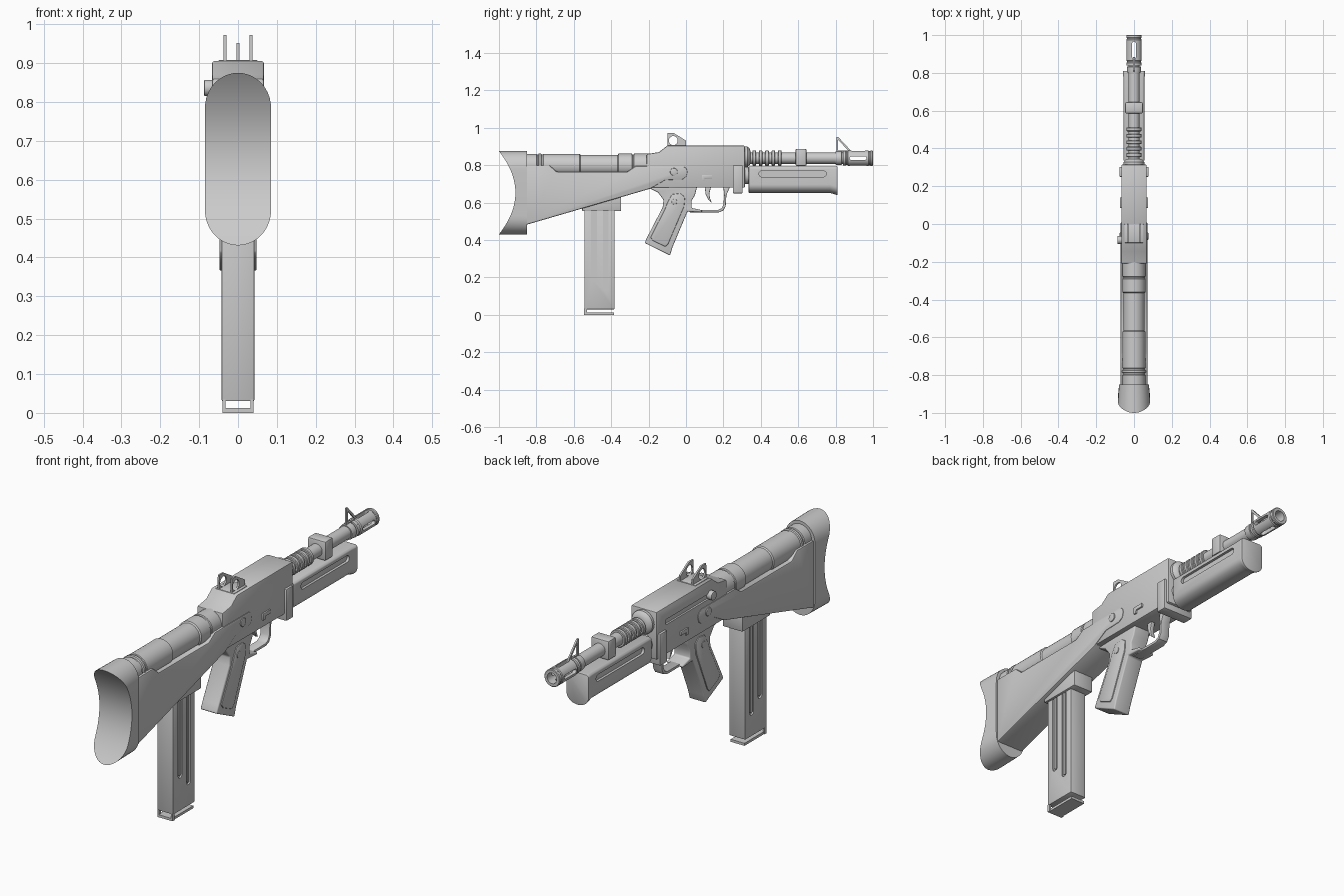
import bpy, bmesh, math
from math import sin, cos, pi

if "Cube" in bpy.data.objects:
    bpy.data.objects.remove(bpy.data.objects["Cube"])

cutters = []

def loft(name, rings, bevel=0.0, seg=2, closed=False):
    """Skin a list of equal-length point rings; cap the ends unless closed."""
    bm = bmesh.new()
    vs = [[bm.verts.new(p) for p in r] for r in rings]
    n, m = len(vs[0]), len(vs)
    for i in range(m if closed else m - 1):
        a, b = vs[i], vs[(i + 1) % m]
        for j in range(n):
            k = (j + 1) % n
            bm.faces.new((a[j], a[k], b[k], b[j]))
    if not closed:
        bm.faces.new(vs[0])
        bm.faces.new(vs[-1])
    bmesh.ops.recalc_face_normals(bm, faces=bm.faces)
    me = bpy.data.meshes.new(name)
    bm.to_mesh(me)
    bm.free()
    ob = bpy.data.objects.new(name, me)
    bpy.context.collection.objects.link(ob)
    if bevel:
        b = ob.modifiers.new("bevel", 'BEVEL')
        b.width, b.segments, b.limit_method = bevel, seg, 'ANGLE'
        b.angle_limit = math.radians(40)
    return ob

def plate(name, pts, x0, x1, bevel=0.0, seg=2):
    """Side profile (y, z) extruded across x."""
    return loft(name, [[(x, y, z) for y, z in pts] for x in (x0, x1)], bevel, seg)

def box(name, x0, x1, y0, y1, z0, z1, bevel=0.0):
    return plate(name, [(y0, z0), (y1, z0), (y1, z1), (y0, z1)], x0, x1, bevel)

def disc(y, z, r, n=24):
    return [(y + r * cos(2 * pi * i / n), z + r * sin(2 * pi * i / n)) for i in range(n)]

def pill(y0, y1, z0, z1, n=8):
    """Rounded slot outline in (y, z)."""
    r = min(y1 - y0, z1 - z0) / 2
    pts = []
    for q, (cy, cz) in enumerate([(y1 - r, z1 - r), (y0 + r, z1 - r), (y0 + r, z0 + r), (y1 - r, z0 + r)]):
        for i in range(n):
            a = q * pi / 2 + (i + .5) * pi / 2 / n
            pts.append((cy + r * cos(a), cz + r * sin(a)))
    return pts

def lathe(name, prof, z, n=32, closed=False):
    """(y, radius) profile turned around a lengthwise axis at height z."""
    return loft(name, [[(r * cos(2 * pi * i / n), y, z + r * sin(2 * pi * i / n)) for i in range(n)]
                       for y, r in prof], closed=closed)

def cut(ob, *tools):
    for t in tools:
        t.hide_render = True
        cutters.append(t)
        m = ob.modifiers.new("cut", 'BOOLEAN')
        m.operation, m.object, m.solver = 'DIFFERENCE', t, 'EXACT'

def both(name, pts, x0, x1, bevel=0.0):
    """Same plate on the right and left sides."""
    return [plate(name + "_right", pts, x0, x1, bevel), plate(name + "_left", pts, -x1, -x0, bevel)]

# Butt pad: stadium section with a concave rear face
rows = []
N = 32
for i in range(N + 1):
    t = -cos(pi * i / N)
    z = .653 + .222 * t
    d = max(0, abs(z - .653) - .132)
    w = .085 * math.sqrt(max(0.0004, 1 - (d / .09) ** 2))
    rows.append([(-w, -.912 - .088 * t * t, z), (w, -.912 - .088 * t * t, z),
                 (w * .93, -.85, z), (-w * .93, -.85, z)])
loft("butt_pad", rows)

# Stock, with side arms reaching onto the receiver
plate("stock", [(-.86, .48), (-.86, .80), (-.73, .80), (-.69, .765), (-.315, .765), (-.27, .795),
                (-.015, .795), (.002, .785), (.01, .765), (.002, .737), (-.02, .723), (-.11, .72),
                (-.19, .675)], -.071, .071, .007)

# Tube along the stock top
lathe("stock_tube", [(-.86, .061), (-.80, .061), (-.797, .057), (-.79, .057), (-.787, .063), (-.775, .063),
                     (-.772, .058), (-.765, .058), (-.762, .061), (-.57, .061), (-.565, .056), (-.365, .056),
                     (-.36, .062), (-.29, .062), (-.287, .058), (-.28, .058), (-.277, .062), (-.20, .062)], .80)

# Receiver
receiver = plate("receiver", [(-.21, .68), (.315, .68), (.315, .905), (-.10, .905), (-.145, .87),
                              (-.21, .86)], -.067, .067, .006)
cut(receiver, plate("handle_slot_cutter", pill(-.11, .25, .82, .845), -.09, -.058))
box("front_lug", -.078, .078, .25, .303, .65, .80, .005)
both("pivot_pin", disc(-.065, .765, .02), .06, .076, .003)
both("selector_base", [(.085, .715), (.10, .715), (.10, .73), (.14, .73), (.14, .748), (.085, .748)],
     .06, .074, .002)

# Charging handle on the left
plate("charging_handle", disc(-.085, .836, .021), -.088, -.06, .004)

# Rear sight leaves with peep holes
for x in (-.033, .033):
    leaf = plate("rear_sight_leaf", [(-.10, .87), (0, .87), (0, .932), (-.065, .972), (-.098, .972)],
                 x - .004, x + .004)
    cut(leaf, plate("peep_cutter", disc(-.068, .932, .024), x - .02, x + .02))
box("rear_sight_base", -.05, .05, -.10, .0, .88, .908, .003)

# Barrel, cooling rings and muzzle
lathe("barrel", [(.28, .03), (.86, .03)], .838)
lathe("barrel_nut", [(.30, .055), (.328, .055), (.34, .045), (.345, .03)], .845)
for i in range(5):
    y = .365 + i * .034
    lathe("cooling_ring", [(y - .01, .03), (y - .01, .038), (y - .007, .041), (y + .007, .041),
                           (y + .01, .038), (y + .01, .03)], .838)
plate("gas_block", [(.585, .797), (.645, .797), (.645, .888), (.585, .888)], -.047, .047, .008)
lathe("front_sight_collar", [(.80, .03), (.80, .035), (.812, .037), (.832, .037), (.834, .032)], .838)
muzzle = lathe("muzzle_brake", [(.84, .024), (.84, .039), (.853, .039), (.857, .036), (.862, .036), (.866, .041),
                                (.975, .041), (.979, .038), (.984, .038), (.988, .041), (.997, .041),
                                (1.0, .038), (1.0, .025)], .838, closed=True)
cut(muzzle, plate("muzzle_side_cutter", pill(.875, .965, .828, .848), -.1, .1),
    loft("muzzle_top_cutter", [[(a - .838, y, z) for y, a in pill(.875, .965, .828, .848)] for z in (.7, .95)]))
front = plate("front_sight", [(.805, .86), (.885, .86), (.878, .882), (.813, .952), (.805, .952)], -.004, .004)
cut(front, plate("front_sight_cutter", [(.814, .88), (.866, .88), (.814, .936)], -.02, .02))

# Handguard with rounded belly
def section(y, zb, w):
    arc = [(w * cos(pi * i / 14), zb + .045 - .045 * sin(pi * i / 14)) for i in range(15)]
    return [(x, y, z) for x, z in [(-w, .785), (-w + .008, .793), (w - .008, .793), (w, .785)] + arc]

guard = loft("handguard", [section(.335, .652, .056), section(.77, .652, .056), section(.795, .645, .058),
                           section(.81, .64, .058)], .003)
cut(guard, *both("guard_slot_cutter", pill(.39, .75, .738, .770), .044, .08))
lathe("handguard_mount", [(.29, .045), (.345, .045)], .745)

# Pistol grip and frame
grip = [(-.20, .68), (-.15, .655), (-.12, .615), (-.125, .575), (-.205, .42), (-.222, .385), (-.085, .318),
        (-.073, .36), (.008, .553), (.085, .548), (.085, .56), (.03, .572), (.03, .61), (.048, .64), (.06, .69)]
plate("pistol_grip", grip, -.043, .043, .012, 3)
both("grip_panel", [(-.10, .60), (-.115, .56), (-.19, .415), (-.175, .395), (-.11, .365), (-.095, .38),
                    (-.01, .58), (-.005, .63), (-.03, .65), (-.075, .645)], .035, .048, .004)
both("grip_screw", disc(-.062, .605, .015), .04, .051, .002)

# Trigger guard and trigger
plate("trigger_guard", [(.02, .548), (.175, .548), (.20, .558), (.212, .58), (.216, .64), (.235, .685),
                        (.20, .685), (.204, .64), (.20, .59), (.19, .57), (.172, .561), (.02, .561)],
      -.024, .024, .003)
plate("trigger", [(.10, .69), (.105, .645), (.12, .615), (.137, .60), (.128, .625), (.125, .65), (.135, .69)],
      -.01, .01, .003)

# Magazine well, magazine with grooves, hanging floor plate
plate("magazine_well", [(-.555, .555), (-.347, .555), (-.347, .66), (-.555, .60)], -.052, .052, .005)
mag = box("magazine", -.042, .042, -.543, -.382, .03, .60, .004)
for y, z in ((-.492, .185), (-.43, .13)):
    cut(mag, *both("magazine_groove_cutter", pill(y - .015, y + .015, z, .7), .034, .06))
    both("magazine_rib", pill(y - .007, y + .007, z + .01, .58), .03, .041)
box("floor_plate", -.036, .036, -.545, -.385, 0, .012)
for s in (-1, 1):
    box("floor_plate_leg", s * .036 - .004, s * .036 + .004, -.545, -.53, 0, .035)

# Bake modifiers, drop cutters, smooth shading
bpy.ops.object.select_all(action='DESELECT')
parts = [o for o in bpy.context.scene.objects if o not in cutters]
for o in parts:
    o.select_set(True)
bpy.context.view_layer.objects.active = parts[0]
bpy.ops.object.convert(target='MESH')
for c in cutters:
    bpy.data.objects.remove(c)
bpy.ops.object.shade_smooth_by_angle(angle=math.radians(35))
